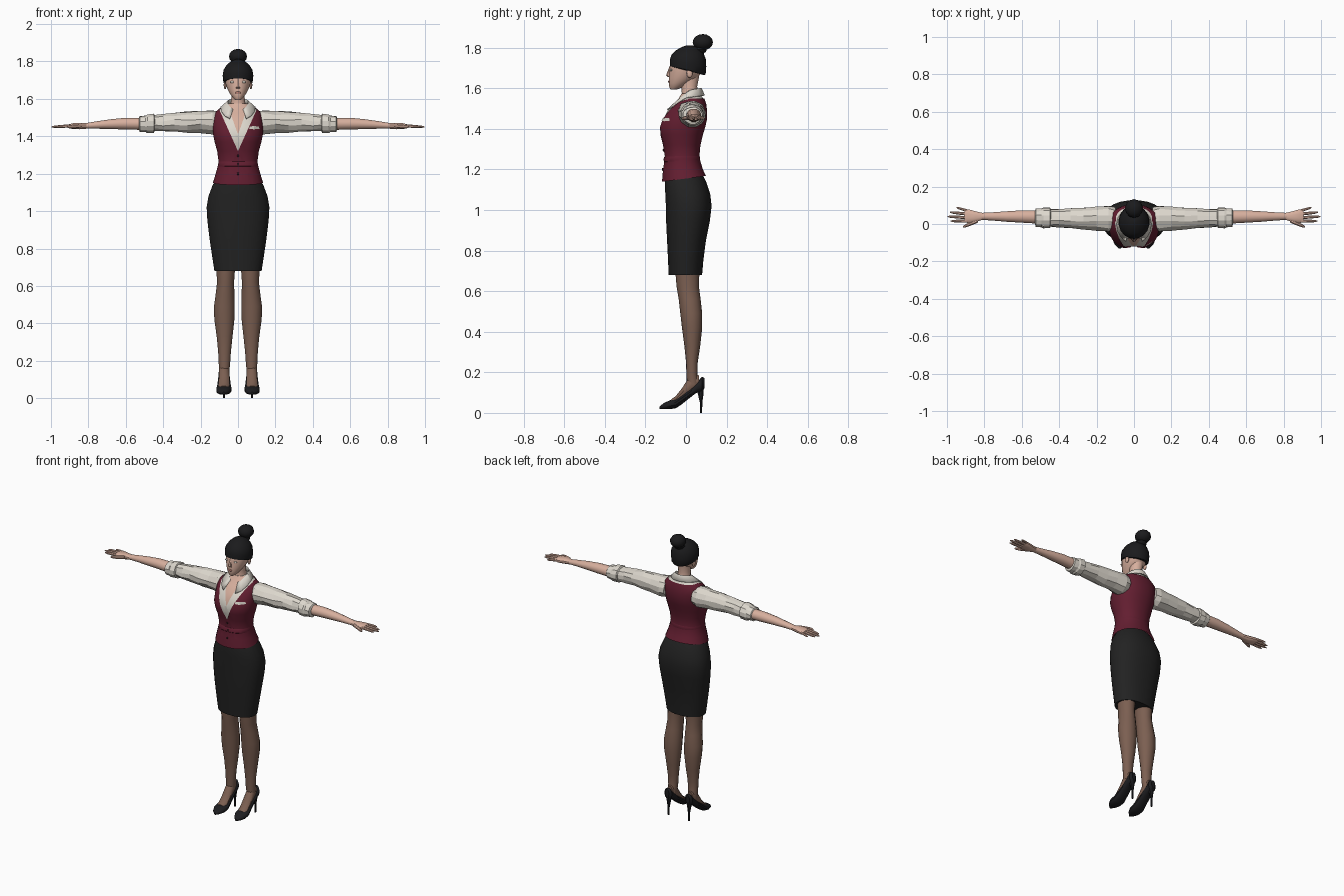
import bpy, bmesh, math, random
from mathutils import Vector, Matrix
from mathutils.bvhtree import BVHTree

random.seed(3)


def material(name, r, g, b):
    m = bpy.data.materials.new(name)
    m.diffuse_color = (r, g, b, 1)
    return m


SKIN = material("skin", 0.68, 0.43, 0.34)
LIPS = material("lips", 0.50, 0.22, 0.18)
HAIR = material("black hair", 0.011, 0.011, 0.012)
SHIRT = material("off white cloth", 0.72, 0.68, 0.61)
VEST = material("burgundy cloth", 0.125, 0.013, 0.030)
SKIRT = material("black cloth", 0.016, 0.016, 0.016)
STOCKING = material("brown stocking", 0.20, 0.115, 0.083)
SHOE = material("black leather", 0.012, 0.012, 0.014)
BUTTON = material("dark button", 0.03, 0.008, 0.012)


def finish(bm, name, mats, mirror=False, smooth=True):
    bmesh.ops.recalc_face_normals(bm, faces=bm.faces)
    me = bpy.data.meshes.new(name)
    bm.to_mesh(me)
    bm.free()
    ob = bpy.data.objects.new(name, me)
    bpy.context.collection.objects.link(ob)
    for m in mats:
        me.materials.append(m)
    if mirror:
        ob.modifiers.new("mirror", 'MIRROR')
    ob["smooth"] = smooth
    return ob


def loft_mesh(rings, axis='z', n=16, power=2.0, tilt=0.0, jitter=0.0, caps=True):
    """Rings (t, a0, a1, b0, b1): rounded boxes stacked along an axis."""
    bm = bmesh.new()
    loops = []
    for k, (t, a0, a1, b0, b1) in enumerate(rings):
        loop = []
        for i in range(n):
            u = 2 * math.pi * (i + 0.5) / n
            c, s = math.cos(u), math.sin(u)
            a = (a0 + a1) / 2 + (a1 - a0) / 2 * math.copysign(abs(c) ** (2 / power), c)
            b = (b0 + b1) / 2 + (b1 - b0) / 2 * math.copysign(abs(s) ** (2 / power), s)
            a += random.uniform(-jitter, jitter)
            b += random.uniform(-jitter, jitter)
            h = t + tilt * b * (1 - k / (len(rings) - 1))
            loop.append(bm.verts.new({'z': (a, b, h), 'x': (t, a, b), 'y': (a, t, b)}[axis]))
        loops.append(loop)
    for p, q in zip(loops, loops[1:]):
        for i in range(n):
            j = (i + 1) % n
            bm.faces.new((p[i], p[j], q[j], q[i]))
    if caps:
        bm.faces.new(loops[0])
        bm.faces.new(loops[-1])
    return bm


def loft(name, rings, mat, mirror=False, smooth=True, **kw):
    return finish(loft_mesh(rings, **kw), name, [mat], mirror, smooth)


def sym(rings, grow=0.0):
    return [(z, -w - grow, w + grow, f - grow, b + grow) for z, w, f, b in rings]


def ball(name, loc, size, mat, mirror=False, seg=12):
    bm = bmesh.new()
    bmesh.ops.create_uvsphere(bm, u_segments=seg, v_segments=seg * 2 // 3, radius=1,
                              matrix=Matrix.Translation(loc) @ Matrix.Diagonal((*size, 1)))
    return finish(bm, name, [mat], mirror)


def neckline(bm, z0, k):
    """Cut a V into the front of a torso and return the faces inside it."""
    for side in (1, -1):
        fs = [f for f in bm.faces if f.calc_center_median().y < 0.03]
        geom = list({v for f in fs for v in f.verts}) + list({e for f in fs for e in f.edges}) + fs
        bmesh.ops.bisect_plane(bm, geom=geom, plane_co=(0, 0, z0), plane_no=(side, 0, -k))
    out = []
    for f in bm.faces:
        c = f.calc_center_median()
        if c.y < 0.02 and abs(c.x) < k * (c.z - z0):
            out.append(f)
    return out


def bust(bm):
    for v in bm.verts:
        if v.co.y < 0:
            v.co.y += 0.016 * math.exp(-(v.co.x / 0.025) ** 2 - ((v.co.z - 1.42) / 0.05) ** 2)


# torso: shirt with open skin neckline, vest shell over it
torso = [(1.155, .128, -.113, .093), (1.20, .114, -.108, .078), (1.26, .098, -.098, .060),
         (1.32, .106, -.108, .066), (1.37, .120, -.124, .078), (1.41, .128, -.130, .090),
         (1.45, .130, -.116, .099), (1.49, .129, -.092, .099), (1.525, .122, -.060, .094),
         (1.55, .092, -.036, .085), (1.575, .050, -.022, .068)]
bm = loft_mesh(sym(torso[2:]), n=24, power=2.2)
bust(bm)
for f in neckline(bm, 1.41, 0.36):
    f.material_index = 1
finish(bm, "shirt_body", [SHIRT, SKIN])

bm = loft_mesh(sym(torso[:-1], 0.006), n=24, power=2.2, caps=False)
bust(bm)
for v in bm.verts:                       # hem rises toward the back
    if v.co.z < 1.17:
        v.co.z += 0.13 * v.co.y
bmesh.ops.delete(bm, geom=neckline(bm, 1.32, 0.45), context='FACES')
tree = BVHTree.FromBMesh(bm)
finish(bm, "vest", [VEST])


def front_y(x, z):
    hit = tree.ray_cast(Vector((x, -1, z)), Vector((0, 1, 0)))[0]
    return hit.y if hit else -0.11


# vest details
loft("vest_waist_band", sym([(1.235, .105, -.104, .067), (1.24, .106, -.108, .069),
                             (1.26, .104, -.106, .068), (1.265, .103, -.102, .066)], 0.002),
     VEST, n=24, power=2.2, caps=False)
for i, z in enumerate((1.295, 1.25, 1.20)):
    ball(f"vest_button_{i + 1}", (0, front_y(0, z) - 0.002, z), (.007, .004, .007), BUTTON, seg=8)


def patch(name, corners, mat, lift):
    bm = bmesh.new()
    bm.faces.new([bm.verts.new((x, front_y(x, z) - lift, z)) for x, z in corners])
    bmesh.ops.solidify(bm, geom=bm.faces[:], thickness=0.004)
    return finish(bm, name, [mat])


patch("pocket_square", [(.060, 1.440), (.085, 1.437), (.085, 1.455), (.062, 1.452)], SHIRT, .004)
patch("pocket_square_side", [(.085, 1.437), (.115, 1.440), (.112, 1.452), (.085, 1.455)], SHIRT, .004)

# collar: folded strip around the neck, open at the front
bm = bmesh.new()
rows = []
for i in range(15):
    a = math.radians(-152 + 304 * i / 14)
    s, c = math.sin(a), math.cos(a)
    drop = max(0, -c)
    rows.append([bm.verts.new(p) for p in (
        (.050 * s, .014 + .056 * c, 1.565 + .010 * c - .04 * drop),
        (.055 * s, .014 + .062 * c, 1.590 + .012 * c - .04 * drop),
        (.094 * s, -.006 + .099 * c, 1.556 + .010 * c - .058 * drop))])
for p, q in zip(rows, rows[1:]):
    for j in (0, 1):
        bm.faces.new((p[j], q[j], q[j + 1], p[j + 1]))
collar = finish(bm, "shirt_collar", [SHIRT])
collar.modifiers.new("thickness", 'SOLIDIFY').thickness = 0.006

# skirt
loft("pencil_skirt", sym([(1.185, .108, -.098, .076), (1.14, .136, -.104, .100),
                          (1.08, .159, -.103, .120), (1.02, .169, -.100, .127),
                          (.95, .165, -.099, .119), (.85, .153, -.094, .099),
                          (.75, .138, -.089, .086), (.68, .127, -.086, .080)]),
     SKIRT, n=24, power=2.25)

# sleeves, rolled cuffs, forearms
loft("sleeve", [(.10, -.030, .090, 1.415, 1.535), (.135, -.040, .100, 1.41, 1.540),
                (.20, -.036, .095, 1.418, 1.535), (.27, -.030, .090, 1.418, 1.532),
                (.34, -.022, .086, 1.425, 1.524), (.40, -.020, .084, 1.424, 1.518),
                (.46, -.016, .080, 1.430, 1.512)],
     SHIRT, True, False, axis='x', n=12, jitter=.004)
loft("rolled_cuff", [(.445, -.014, .080, 1.430, 1.512), (.450, -.023, .088, 1.417, 1.522),
                     (.485, -.024, .088, 1.415, 1.518), (.495, -.018, .084, 1.422, 1.512),
                     (.525, -.016, .082, 1.422, 1.508), (.530, .000, .072, 1.435, 1.500)],
     SHIRT, True, False, axis='x', n=12, jitter=.002)
loft("forearm", [(.50, .000, .075, 1.433, 1.500), (.60, .006, .074, 1.435, 1.500),
                 (.68, .011, .069, 1.438, 1.492), (.76, .018, .063, 1.440, 1.480),
                 (.82, .022, .060, 1.440, 1.470)], SKIN, True, axis='x', n=12)

# hands
loft("palm", [(.81, .022, .060, 1.440, 1.470), (.845, .010, .068, 1.437, 1.472),
              (.885, .004, .080, 1.439, 1.470), (.905, .008, .078, 1.443, 1.464)],
     SKIN, True, axis='x', n=12, power=2.4)
for name, x0, y0, x1, y1, r in (("little_finger", .89, .071, .950, .088, .008),
                                ("ring_finger", .89, .053, .985, .063, .009),
                                ("middle_finger", .89, .034, .998, .040, .009),
                                ("index_finger", .89, .015, .980, .016, .009),
                                ("thumb", .835, .018, .915, -.016, .012)):
    rings = []
    for t, s in ((0, 1), (.5, .95), (.85, .75), (1, .3)):
        y, z, q = y0 + (y1 - y0) * t, 1.456 - .006 * t, r * s
        rings.append((x0 + (x1 - x0) * t, y - q, y + q, z - q, z + q))
    loft(name, rings, SKIN, True, axis='x', n=8)

# legs and feet in stockings
loft("leg", [(.85, .005, .125, -.060, .075), (.70, .014, .118, -.053, .066),
             (.62, .020, .113, -.046, .064), (.56, .018, .120, -.036, .072),
             (.49, .016, .130, -.028, .080), (.42, .018, .128, -.020, .080),
             (.33, .028, .115, -.008, .070), (.25, .037, .107, .000, .058),
             (.19, .041, .104, .002, .056), (.14, .046, .102, .004, .066)],
     STOCKING, True, n=14)
loft("foot", [(-.075, .052, .100, .035, .066), (-.05, .045, .105, .040, .084),
              (-.02, .044, .104, .060, .122), (.01, .045, .103, .08, .170),
              (.04, .047, .101, .10, .195), (.065, .054, .094, .12, .185)],
     STOCKING, True, axis='y', n=12)

# pointed high heeled shoes
loft("shoe", [(-.130, .070, .082, .020, .032), (-.110, .050, .104, .018, .048),
              (-.080, .036, .117, .018, .062), (-.050, .034, .116, .023, .070),
              (-.020, .038, .111, .043, .092), (.020, .042, .107, .075, .118),
              (.050, .045, .105, .098, .145), (.078, .048, .102, .105, .178),
              (.090, .062, .088, .120, .172)], SHOE, True, axis='y', n=14, power=2.3)
loft("stiletto_heel", [(0, .068, .080, .068, .080), (.05, .068, .080, .068, .081),
                       (.09, .062, .086, .058, .087), (.13, .054, .096, .050, .090)],
     SHOE, True, n=8)

# neck and head
loft("neck", sym([(1.53, .052, -.030, .070), (1.57, .041, -.020, .060),
                  (1.61, .036, -.024, .055), (1.66, .040, -.030, .065)]), SKIN, n=14)
loft("head", sym([(1.594, .014, -.076, -.045), (1.605, .027, -.082, -.015),
                  (1.625, .042, -.085, .015), (1.65, .056, -.085, .055),
                  (1.68, .067, -.083, .080), (1.71, .072, -.080, .088),
                  (1.75, .068, -.070, .086), (1.79, .035, -.025, .055)]), SKIN, n=18)
loft("nose", sym([(1.655, .011, -.088, -.070), (1.663, .012, -.098, -.070),
                  (1.675, .009, -.094, -.070), (1.705, .005, -.082, -.070)]), SKIN, n=6)
ball("lip", (0, -.083, 1.633), (.016, .006, .006), LIPS, seg=10)
ball("eye", (.030, -.073, 1.690), (.013, .005, .006), SHIRT, True, 10)
ball("ear", (.069, .018, 1.675), (.008, .015, .024), SKIN, True, 10)

# hair cap and bun
loft("hair_cap", sym([(1.688, .074, -.076, .092), (1.692, .079, -.080, .097),
                      (1.725, .083, -.080, .100), (1.755, .078, -.072, .098),
                      (1.782, .062, -.050, .086), (1.802, .038, -.022, .064),
                      (1.812, .012, .005, .030)]), HAIR, n=18, tilt=-.26)
ball("hair_bun", (0, .083, 1.827), (.048, .050, .040), HAIR)
ball("bun_base", (0, .068, 1.790), (.034, .034, .022), HAIR, seg=10)

# soft shading with crisp edges
for ob in bpy.data.objects:
    ob.select_set(bool(ob["smooth"]))
    if ob["smooth"]:
        bpy.context.view_layer.objects.active = ob
bpy.ops.object.shade_smooth_by_angle(angle=math.radians(35))
